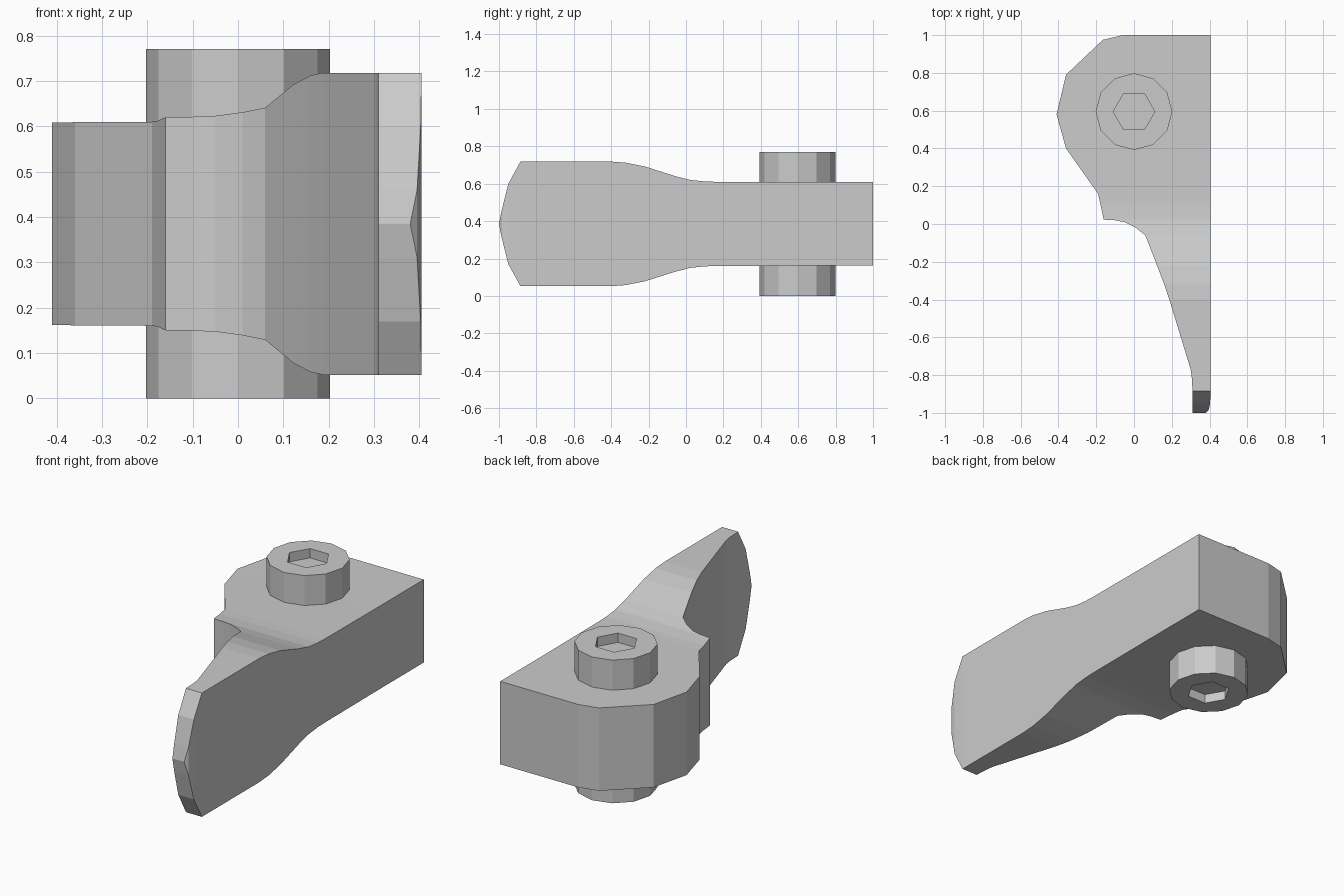
import bpy, bmesh, math

if "Cube" in bpy.data.objects:
    bpy.data.objects.remove(bpy.data.objects["Cube"])

MID_Z = 0.385    # symmetry plane
RIGHT_X = 0.405  # flat mounting side


def mesh_object(name, bm):
    bmesh.ops.remove_doubles(bm, verts=bm.verts, dist=0.0005)
    bmesh.ops.recalc_face_normals(bm, faces=bm.faces)
    mesh = bpy.data.meshes.new(name)
    bm.to_mesh(mesh)
    bm.free()
    obj = bpy.data.objects.new(name, mesh)
    bpy.context.collection.objects.link(obj)
    return obj


def loft(name, rings):
    """Skin closed rings of equal point count and cap both ends."""
    bm = bmesh.new()
    loops = [[bm.verts.new(p) for p in ring] for ring in rings]
    n = len(loops[0])
    for a, b in zip(loops, loops[1:]):
        for i in range(n):
            j = (i + 1) % n
            bm.faces.new((a[i], a[j], b[j], b[i]))
    bm.faces.new(loops[0])
    bm.faces.new(loops[-1])
    return mesh_object(name, bm)


# Lever body: stations along y of (y, left x, right x, half height)
stations = [
    (-1.0, 0.31, 0.38, 0.001), (-0.985, 0.31, 0.395, 0.075),
    (-0.95, 0.31, 0.403, 0.215), (-0.885, 0.31, RIGHT_X, 0.333),
    (-0.80, 0.305, RIGHT_X, 0.333), (-0.77, 0.30, RIGHT_X, 0.333),
    (-0.40, 0.187, RIGHT_X, 0.333), (-0.32, 0.16, RIGHT_X, 0.327),
    (-0.22, 0.122, RIGHT_X, 0.307), (-0.06, 0.06, RIGHT_X, 0.256),
    (-0.02, 0.01, RIGHT_X, 0.246), (0.01, -0.05, RIGHT_X, 0.238),
    (0.02, -0.10, RIGHT_X, 0.236), (0.023, -0.16, RIGHT_X, 0.235),
    (0.10, -0.177, RIGHT_X, 0.227), (0.16, -0.19, RIGHT_X, 0.225),
    (0.40, -0.36, RIGHT_X, 0.224), (0.58, -0.41, RIGHT_X, 0.223),
    (0.79, -0.36, RIGHT_X, 0.223), (0.975, -0.165, RIGHT_X, 0.223),
    (1.0, -0.06, RIGHT_X, 0.223),
]
loft("lever_body", [
    [(xl, y, MID_Z - h), (xr, y, MID_Z - h), (xr, y, MID_Z + h), (xl, y, MID_Z + h)]
    for y, xl, xr, h in stations])


# Pivot bolt with a hexagonal socket in both ends
def ring(z, radius, hexagon=False):
    pts = []
    for i in range(12):
        a = math.tau * i / 12
        r = radius * (math.cos(math.pi / 6) if hexagon and i % 2 else 1)
        pts.append((r * math.cos(a), 0.595 + r * math.sin(a), z))
    return pts


TOP, DEPTH = 0.77, 0.05
loft("pivot_bolt", [
    ring(DEPTH, 0.11, True), ring(0, 0.11, True), ring(0, 0.203),
    ring(TOP, 0.203), ring(TOP, 0.11, True), ring(TOP - DEPTH, 0.11, True)])
